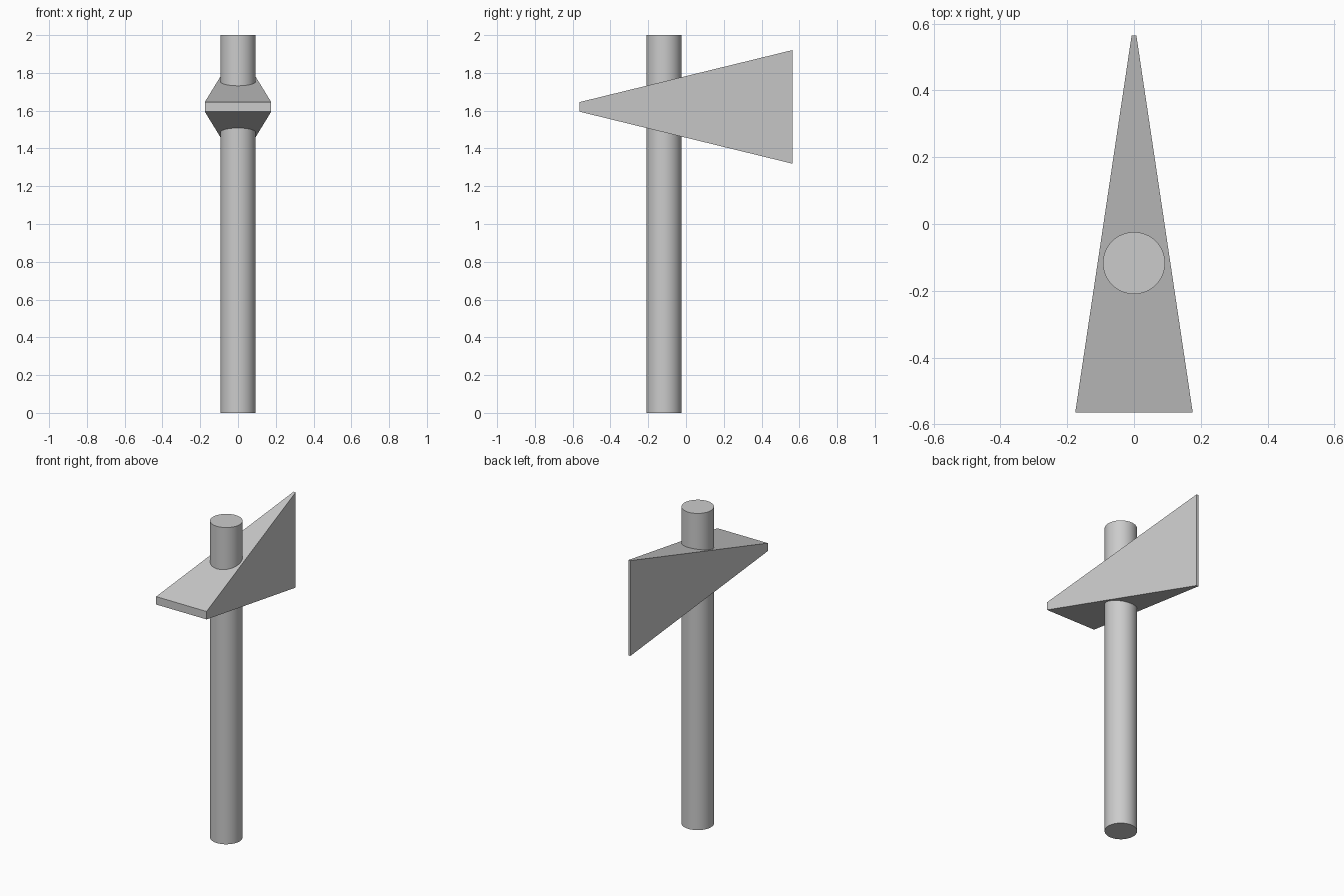
import bpy, bmesh, math

if "Cube" in bpy.data.objects:
    bpy.data.objects.remove(bpy.data.objects["Cube"])

# Handle: smooth round shaft, set forward of centre
bpy.ops.mesh.primitive_cylinder_add(vertices=64, radius=0.093, depth=2.0,
                                    location=(0, -0.117, 1.0))
handle = bpy.context.object
handle.name = "handle"
bpy.ops.object.shade_smooth_by_angle(angle=math.radians(30))

# Head: a block whose wide flat front edge tapers to a tall upright rear edge
bpy.ops.mesh.primitive_cube_add(size=2, location=(0, 0, 1.62))
head = bpy.context.object
head.name = "pick_head"
bm = bmesh.new()
bm.from_mesh(head.data)
for v in bm.verts:
    half_width, half_height = (0.176, 0.025) if v.co.y < 0 else (0.007, 0.301)
    v.co = (v.co.x * half_width, v.co.y * 0.565, v.co.z * half_height)
bm.to_mesh(head.data)
bm.free()
